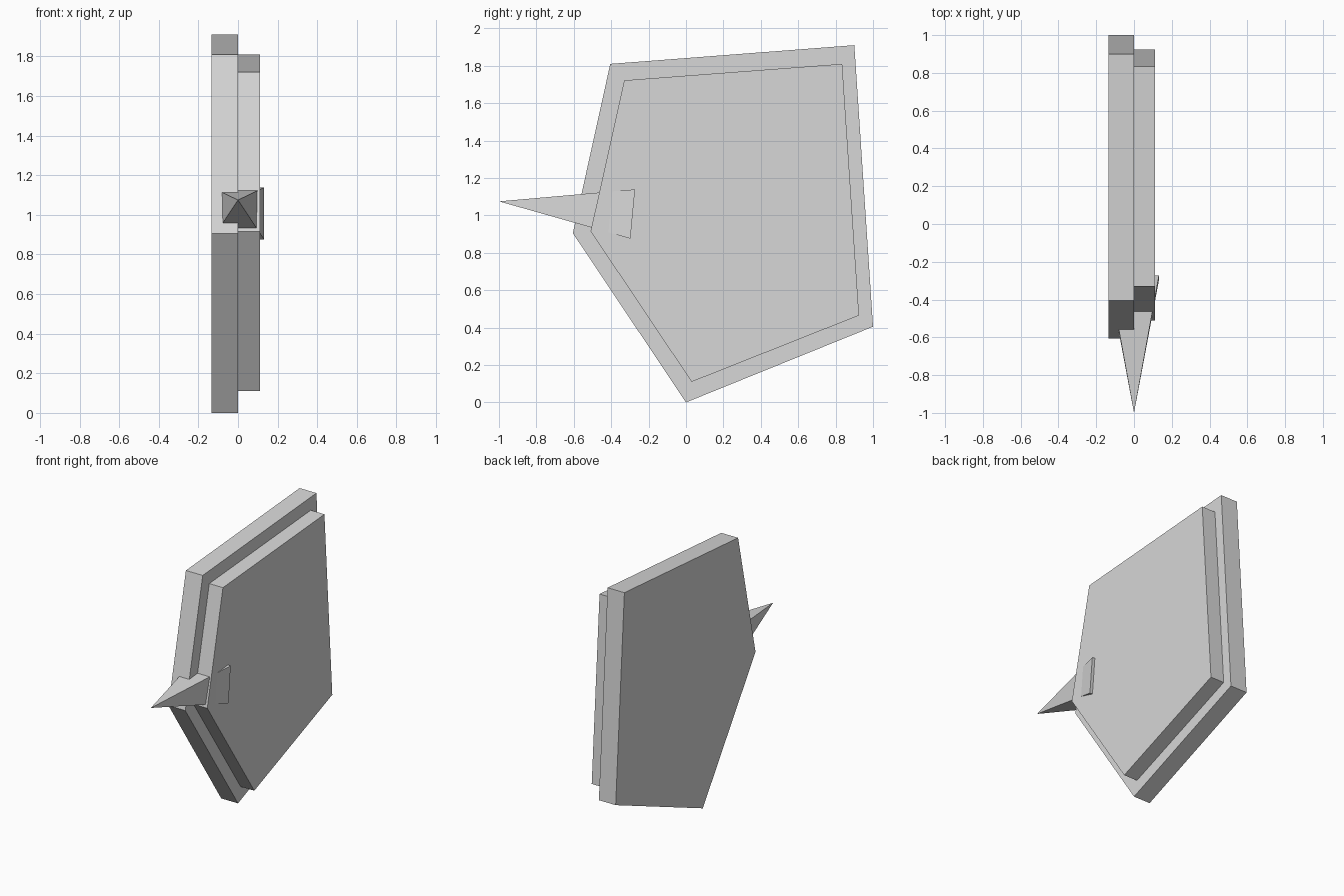
import bpy, bmesh, math
from mathutils import Vector, Matrix

if "Cube" in bpy.data.objects:
    bpy.data.objects.remove(bpy.data.objects["Cube"])

grey = bpy.data.materials.new("plain grey")
grey.diffuse_color = (0.68, 0.68, 0.68, 1)
grey.use_nodes = True
grey.node_tree.nodes["Principled BSDF"].inputs["Base Color"].default_value = grey.diffuse_color


def finish(name, bm):
    bmesh.ops.recalc_face_normals(bm, faces=bm.faces[:])
    mesh = bpy.data.meshes.new(name)
    bm.to_mesh(mesh)
    bm.free()
    mesh.materials.append(grey)
    obj = bpy.data.objects.new(name, mesh)
    bpy.context.collection.objects.link(obj)
    return obj


def plate(name, outline, x0, x1):
    """Prism with a (y, z) outline, extruded along x."""
    bm = bmesh.new()
    face = bm.faces.new([bm.verts.new((x0, y, z)) for y, z in outline])
    ext = bmesh.ops.extrude_face_region(bm, geom=[face])
    moved = [v for v in ext["geom"] if isinstance(v, bmesh.types.BMVert)]
    bmesh.ops.translate(bm, verts=moved, vec=(x1 - x0, 0, 0))
    if not any(len(f.verts) == 5 and f.calc_center_median().x < x0 + 1e-5 for f in bm.faces):
        bm.faces.new([v for v in bm.verts if v not in moved])
    return finish(name, bm)


# Large five-sided backing plate
plate("back_plate", [(0, 0), (1, 0.405), (0.9, 1.91),
                     (-0.405, 1.81), (-0.605, 0.905)], -0.135, 0)

# Smaller raised plate on its right side
plate("raised_plate", [(0.03, 0.11), (0.925, 0.465), (0.835, 1.81),
                       (-0.33, 1.722), (-0.51, 0.915)], 0, 0.11)

# Four-sided spike, tilted slightly and sunk into the plates
tip, base = Vector((0, -1, 1.075)), Vector((0, -0.285, 1.0075))
axis = tip - base
bm = bmesh.new()
bmesh.ops.create_cone(bm, cap_ends=True, segments=4, radius1=0.132 * math.sqrt(2),
                      radius2=0, depth=axis.length,
                      matrix=Matrix.Rotation(math.pi / 4, 4, 'Z'))
bmesh.ops.remove_doubles(bm, verts=bm.verts[:], dist=1e-5)
spike = finish("front_spike", bm)
spike.location = (tip + base) / 2
spike.rotation_euler.x = math.atan2(-axis.y, axis.z)
